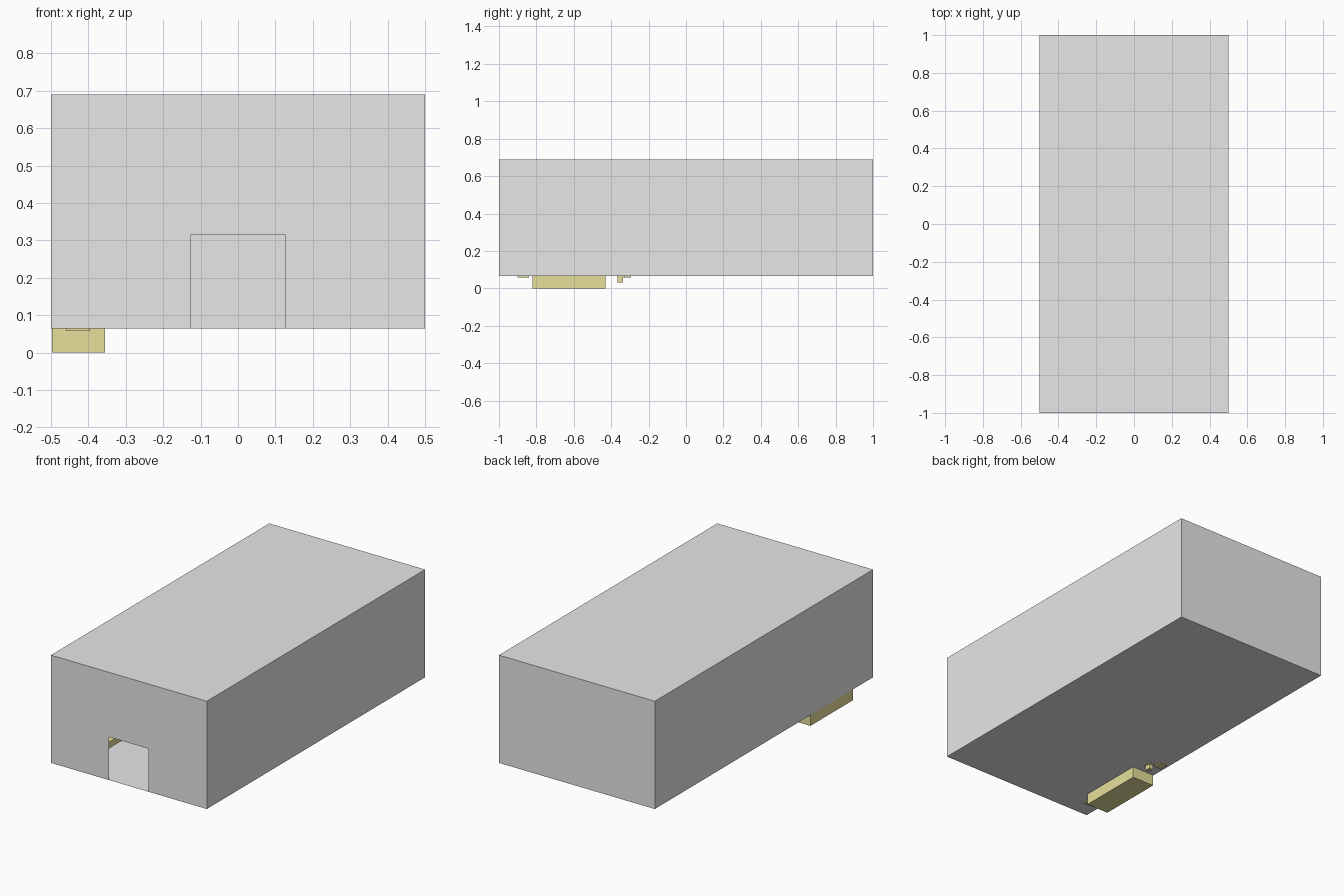
import bpy
import bmesh

default = bpy.data.objects.get("Cube")
if default:
    bpy.data.objects.remove(default, do_unlink=True)


def make_material(name, color):
    mat = bpy.data.materials.new(name)
    mat.use_nodes = True
    mat.diffuse_color = color
    mat.node_tree.nodes["Principled BSDF"].inputs["Base Color"].default_value = color
    return mat


grey = make_material("wall grey", (0.8, 0.8, 0.8, 1))
straw = make_material("straw yellow", (0.8, 0.74, 0.33, 1))


def finish(name, bm, mat):
    mesh = bpy.data.meshes.new(name)
    bm.to_mesh(mesh)
    bm.free()
    mesh.materials.append(mat)
    obj = bpy.data.objects.new(name, mesh)
    bpy.context.collection.objects.link(obj)
    return obj


def box(name, low, high, mat):
    bm = bmesh.new()
    bmesh.ops.create_cube(bm, size=1)
    for v in bm.verts:
        v.co = [(a + b) / 2 + c * (b - a) for a, b, c in zip(low, high, v.co)]
    return finish(name, bm, mat)


# Building shell: thin floor, walls and roof, with an open doorway in front
W, L, FLOOR, ROOF = 0.5, 1.0, 0.065, 0.69
DOOR, DOOR_TOP = 0.127, 0.315
bm = bmesh.new()


def panel(*points):
    bm.faces.new([bm.verts.new(p) for p in points])


panel((-W, -L, FLOOR), (-W, L, FLOOR), (W, L, FLOOR), (W, -L, FLOOR))
panel((-W, -L, ROOF), (W, -L, ROOF), (W, L, ROOF), (-W, L, ROOF))
panel((W, L, FLOOR), (-W, L, FLOOR), (-W, L, ROOF), (W, L, ROOF))
panel((W, -L, FLOOR), (W, L, FLOOR), (W, L, ROOF), (W, -L, ROOF))
panel((-W, L, FLOOR), (-W, -L, FLOOR), (-W, -L, ROOF), (-W, L, ROOF))
panel((-W, -L, FLOOR), (-DOOR, -L, FLOOR), (-DOOR, -L, DOOR_TOP),
      (DOOR, -L, DOOR_TOP), (DOOR, -L, FLOOR), (W, -L, FLOOR),
      (W, -L, ROOF), (-W, -L, ROOF))
bmesh.ops.remove_doubles(bm, verts=bm.verts, dist=0.0001)
finish("building_shell", bm, grey)

# Low counter against the side wall, sunk through the floor
box("counter", (-0.497, -0.82, 0), (-0.355, -0.43, 0.1), straw)

# Small fittings at both ends of the counter
box("front_fitting", (-0.46, -0.9, 0.058), (-0.395, -0.84, 0.09), straw)
box("back_fitting", (-0.48, -0.345, 0.058), (-0.435, -0.295, 0.09), straw)
box("back_fitting_plate", (-0.425, -0.37, 0.058), (-0.385, -0.33, 0.09), straw)
box("back_fitting_leg", (-0.418, -0.367, 0.03), (-0.392, -0.337, 0.06), straw)
